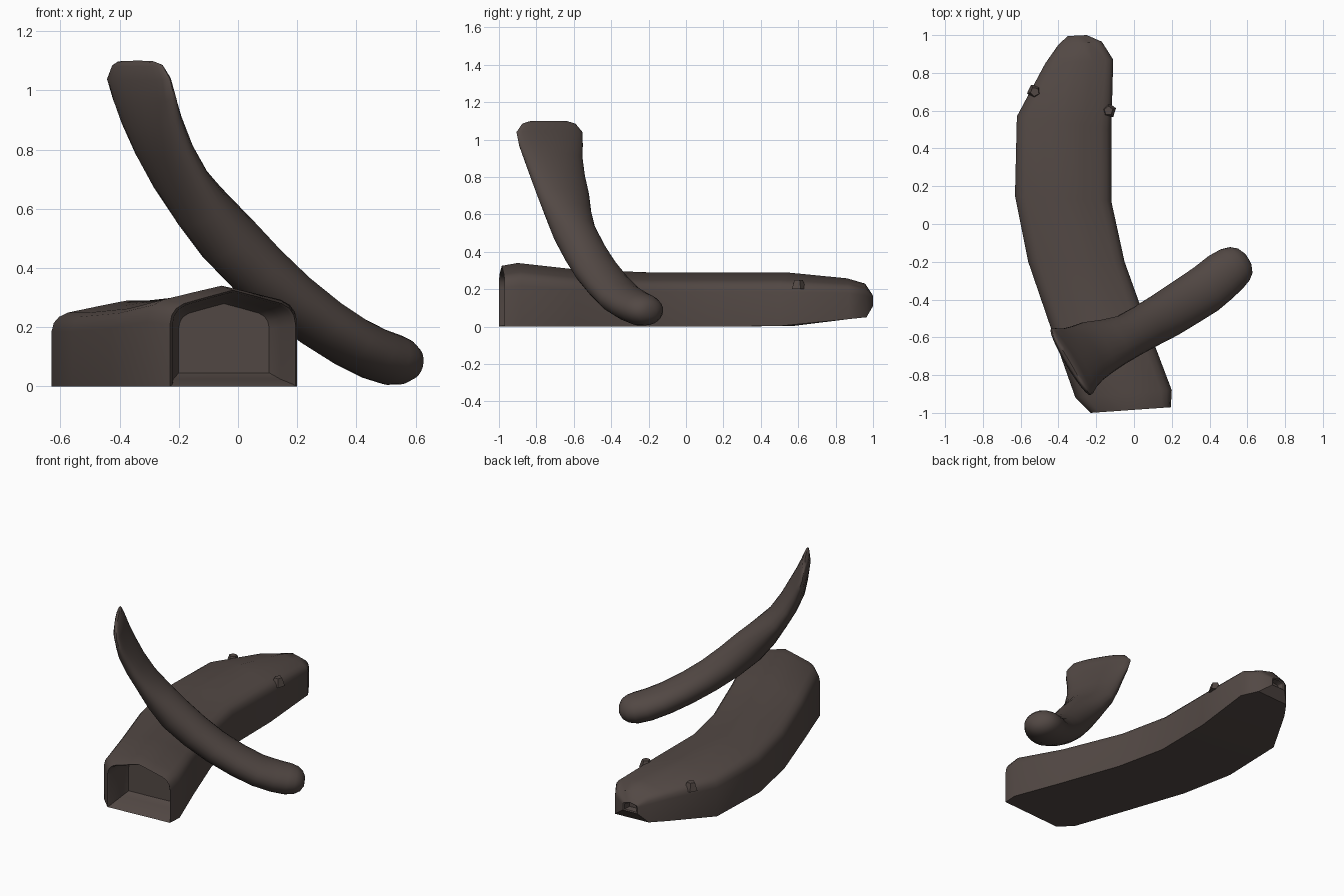
import bpy, bmesh, math
from mathutils import Vector

if "Cube" in bpy.data.objects:
    bpy.data.objects.remove(bpy.data.objects["Cube"])

brown = bpy.data.materials.new("dark brown")
brown.diffuse_color = (0.085, 0.065, 0.058, 1)
brown.use_nodes = True
brown.node_tree.nodes["Principled BSDF"].inputs["Base Color"].default_value = brown.diffuse_color


def loft(name, rings, angle):
    """Skin a list of equal-length point rings and cap both ends."""
    bm = bmesh.new()
    loops = [[bm.verts.new(p) for p in ring] for ring in rings]
    n = len(loops[0])
    for a, b in zip(loops, loops[1:]):
        for i in range(n):
            j = (i + 1) % n
            bm.faces.new((a[i], a[j], b[j], b[i]))
    bm.faces.new(loops[0][::-1])
    bm.faces.new(loops[-1])
    bmesh.ops.recalc_face_normals(bm, faces=bm.faces)
    me = bpy.data.meshes.new(name)
    bm.to_mesh(me)
    bm.free()
    ob = bpy.data.objects.new(name, me)
    bpy.context.collection.objects.link(ob)
    finish(ob, name, angle)
    return ob


def finish(ob, name, angle):
    ob.name = name
    ob.data.materials.append(brown)
    bpy.ops.object.select_all(action='DESELECT')
    ob.select_set(True)
    bpy.context.view_layer.objects.active = ob
    bpy.ops.object.shade_smooth_by_angle(angle=math.radians(angle))


# Curved body: half profile (across, up), mirrored to a closed section
half = [(1.0, 0.0), (1.0, 0.64), (0.97, 0.74), (0.90, 0.81), (0.78, 0.86), (0.4, 0.93)]
section = half + [(0, 1.0)] + [(-u, v) for u, v in reversed(half)]


def body_ring(lx, ly, rx, ry, z0, z1):
    pts = []
    for u, v in section:
        f = (u + 1) / 2
        pts.append(Vector((lx + (rx - lx) * f, ly + (ry - ly) * f, z0 + (z1 - z0) * v)))
    return pts


def shrink(ring, k, shift):
    c = sum(ring, Vector()) / len(ring)
    c.z = (max(p.z for p in ring) + min(p.z for p in ring)) / 2
    return [c + (p - c) * k + Vector(shift) for p in ring]


# Left x, y, right x, y, bottom z, top z
stations = [
    (-0.23, -1.00, 0.195, -0.97, 0, 0.325),
    (-0.31, -0.92, 0.20, -0.88, 0, 0.34),
    (-0.43, -0.58, 0.09, -0.59, 0, 0.305),
    (-0.56, -0.20, -0.05, -0.20, 0, 0.29),
    (-0.63, 0.15, -0.12, 0.12, 0, 0.29),
    (-0.62, 0.57, -0.12, 0.50, 0.003, 0.29),
    (-0.47, 0.85, -0.11, 0.87, 0.04, 0.258),
    (-0.40, 0.95, -0.17, 0.965, 0.05, 0.23),
    (-0.35, 0.995, -0.25, 1.00, 0.11, 0.17),
]
outer = [body_ring(*s) for s in stations]
# Hollow front end and small hollow at the tip
hollow = [shrink(outer[0], 0.72, (-0.03, 0.17, 0)),
          shrink(outer[0], 0.85, (-0.02, 0.13, 0)),
          shrink(outer[0], 0.96, (0, 0.01, 0))]
tip = [shrink(outer[-1], 0.8, (0, -0.005, 0)), shrink(outer[-1], 0.6, (0, -0.04, 0))]
loft("curved_body", hollow + outer + tip, 38)

# Small five-sided knobs near the tapered end
for name, loc, turn in (("left_knob", (-0.525, 0.70, 0.225), 0.5),
                        ("right_knob", (-0.135, 0.60, 0.225), 0.0)):
    bpy.ops.mesh.primitive_cone_add(vertices=5, radius1=0.042, radius2=0.024,
                                    depth=0.05, location=loc, rotation=(0, 0, turn))
    finish(bpy.context.object, name, 20)

# Bent leaning bar: x, y, z, half width, half thickness
bar = [
    (-0.345, -0.735, 1.097, 0.12, 0.008),
    (-0.340, -0.733, 1.085, 0.165, 0.018),
    (-0.335, -0.730, 1.04, 0.205, 0.030),
    (-0.315, -0.722, 0.97, 0.198, 0.042),
    (-0.292, -0.710, 0.90, 0.180, 0.055),
    (-0.250, -0.685, 0.80, 0.165, 0.062),
    (-0.195, -0.655, 0.70, 0.155, 0.068),
    (-0.120, -0.628, 0.60, 0.135, 0.088),
    (-0.035, -0.595, 0.50, 0.120, 0.102),
    (0.065, -0.540, 0.395, 0.120, 0.100),
    (0.170, -0.480, 0.30, 0.125, 0.094),
    (0.280, -0.410, 0.215, 0.128, 0.090),
    (0.380, -0.345, 0.15, 0.130, 0.088),
    (0.460, -0.280, 0.11, 0.128, 0.088),
    (0.520, -0.235, 0.09, 0.118, 0.087),
    (0.560, -0.210, 0.083, 0.102, 0.077),
    (0.588, -0.195, 0.079, 0.076, 0.057),
    (0.604, -0.186, 0.077, 0.035, 0.026),
]
wide = Vector((0.51, -0.86, 0)).normalized()
rings = []
for i, (x, y, z, a, b) in enumerate(bar):
    lo, hi = bar[max(i - 1, 0)], bar[min(i + 1, len(bar) - 1)]
    t = Vector(hi[:3]) - Vector(lo[:3])
    n = t.cross(wide).normalized()
    rings.append([Vector((x, y, z)) + wide * a * math.cos(k * math.tau / 24)
                  + n * b * math.sin(k * math.tau / 24) for k in range(24)])
loft("leaning_bar", rings, 60)
